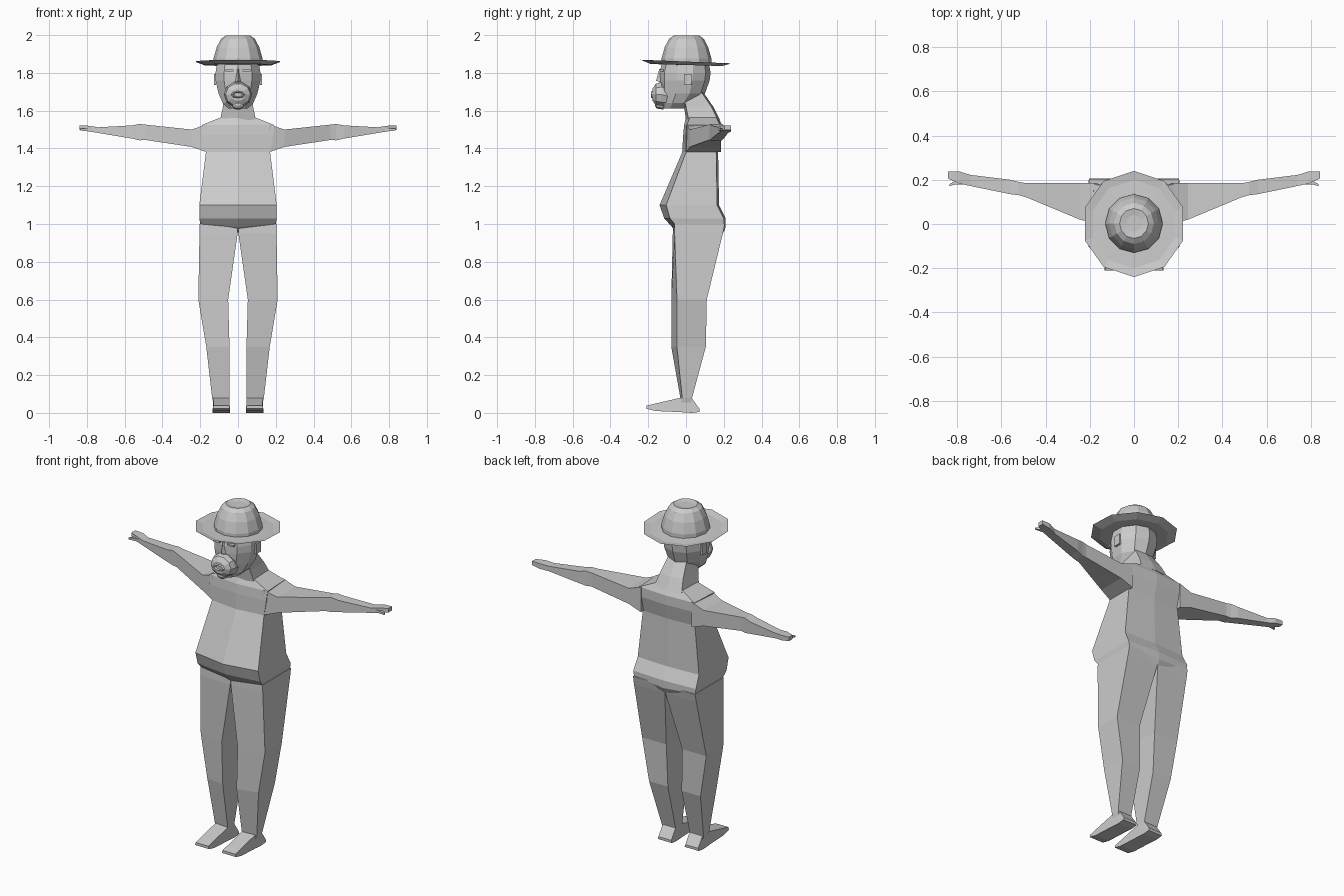
import bpy, bmesh, math
from mathutils import Vector

grey = bpy.data.materials.new("light_grey")
grey.diffuse_color = (0.6, 0.6, 0.6, 1)


def finish(name, bm):
    bmesh.ops.recalc_face_normals(bm, faces=bm.faces)
    me = bpy.data.meshes.new(name)
    bm.to_mesh(me)
    bm.free()
    me.materials.append(grey)
    ob = bpy.data.objects.new(name, me)
    bpy.context.collection.objects.link(ob)
    return ob


def loft(name, rings, side=1):
    """Skin a list of equal-length point rings; side=-1 mirrors in x."""
    bm = bmesh.new()
    loops = [[bm.verts.new((p[0] * side, p[1], p[2])) for p in r] for r in rings]
    n = len(loops[0])
    for a, b in zip(loops, loops[1:]):
        for i in range(n):
            j = (i + 1) % n
            bm.faces.new((a[i], a[j], b[j], b[i]))
    bm.faces.new(loops[0][::-1])
    bm.faces.new(loops[-1])
    return finish(name, bm)


def body_ring(z, w_front, w_back, front, corner, back, dz=0.0):
    """Six-sided section: front centre, front corners, back corners, back centre."""
    return [(0, front, z + dz), (w_front, corner, z), (w_back, back - 0.01, z),
            (0, back, z + dz), (-w_back, back - 0.01, z), (-w_front, corner, z)]


def ellipse(z, rx, front, back, n=10):
    cy, ry = (front + back) / 2, (back - front) / 2
    return [(rx * math.sin(2 * math.pi * i / n), cy - ry * math.cos(2 * math.pi * i / n), z)
            for i in range(n)]


# Torso with a round belly and sloping shoulders
loft("torso", [
    body_ring(0.99, 0.19, 0.19, -0.05, -0.04, 0.20, -0.035),
    body_ring(1.00, 0.20, 0.20, -0.075, -0.06, 0.21, -0.015),
    body_ring(1.03, 0.205, 0.205, -0.115, -0.085, 0.21),
    body_ring(1.10, 0.205, 0.20, -0.14, -0.105, 0.175),
    body_ring(1.38, 0.17, 0.17, -0.02, 0.0, 0.17),
    body_ring(1.47, 0.185, 0.185, -0.015, 0.0, 0.19),
    body_ring(1.525, 0.19, 0.18, -0.01, 0.005, 0.19),
    body_ring(1.565, 0.09, 0.09, 0.0, 0.02, 0.17),
])

# Neck leaning forward into the head
loft("neck", [
    body_ring(1.55, 0.095, 0.09, 0.0, 0.015, 0.18),
    body_ring(1.62, 0.08, 0.075, -0.01, 0.0, 0.145),
    body_ring(1.70, 0.075, 0.06, -0.03, -0.02, 0.09),
])

# Head
loft("head", [
    ellipse(1.612, 0.055, -0.13, 0.0),
    ellipse(1.64, 0.085, -0.135, 0.05),
    ellipse(1.69, 0.108, -0.135, 0.10),
    ellipse(1.76, 0.125, -0.14, 0.125),
    ellipse(1.80, 0.125, -0.14, 0.13),
    ellipse(1.86, 0.115, -0.125, 0.12),
])


# Round beard built forward from the chin
def beard_ring(y, rx, rz, cz):
    return [(rx * math.cos(math.tau * i / 10), y, cz + rz * math.sin(math.tau * i / 10))
            for i in range(10)]


loft("beard", [beard_ring(-0.09, 0.07, 0.06, 1.675), beard_ring(-0.13, 0.075, 0.068, 1.685),
               beard_ring(-0.16, 0.066, 0.06, 1.685), beard_ring(-0.177, 0.04, 0.034, 1.685)])
loft("chin_tuft", [beard_ring(-0.12, 0.03, 0.02, 1.625), beard_ring(-0.155, 0.03, 0.02, 1.63),
                   beard_ring(-0.165, 0.015, 0.01, 1.635)])

# Lips: a small flattened ring
bpy.ops.mesh.primitive_torus_add(major_segments=8, minor_segments=4, major_radius=0.027,
                                 minor_radius=0.009, location=(0, -0.176, 1.685),
                                 rotation=(math.pi / 2, 0, 0))
lips = bpy.context.object
lips.name = "lips"
lips.scale = (1.1, 0.55, 1)
lips.data.materials.append(grey)


def box(name, loc, size):
    bm = bmesh.new()
    bmesh.ops.create_cube(bm, size=1)
    for v in bm.verts:
        v.co = Vector((v.co.x * size[0], v.co.y * size[1], v.co.z * size[2])) + Vector(loc)
    return finish(name, bm)


# Hat: crown and a wavy, dished brim
loft("hat_crown", [ellipse(z, r, -r, r + 0.005, 12) for z, r in
                   ((1.85, 0.13), (1.875, 0.13), (1.935, 0.113), (1.98, 0.09),
                    (1.997, 0.065), (1.992, 0.035))])


def brim_ring(r, z):
    return [(x, y, z - 0.04 * y * r / 0.24) for x, y, z in ellipse(z, r * 0.975, -r, r, 10)]


loft("hat_brim", [brim_ring(0.12, 1.842), brim_ring(0.19, 1.842), brim_ring(0.24, 1.86),
                  brim_ring(0.20, 1.853), brim_ring(0.12, 1.855)])


def arm_ring(x, y0, y1, z0, z1):
    return [(x, y0, z0), (x, y1, z0), (x, y1, z1), (x, y0, z1)]


def leg_ring(z, inner, outer, front, back, skew=0.03):
    return [(inner, front, z), (outer, front + skew, z), (outer, back, z), (inner, back, z)]


for side, tag in ((1, "left"), (-1, "right")):
    # Outstretched arm, sleeve cuff and hand
    loft(tag + "_arm", [
        arm_ring(0.165, 0.0, 0.185, 1.38, 1.528),
        arm_ring(0.245, 0.02, 0.185, 1.408, 1.50),
        arm_ring(0.49, 0.122, 0.185, 1.445, 1.526),
        arm_ring(0.52, 0.13, 0.19, 1.443, 1.53),
        arm_ring(0.56, 0.135, 0.20, 1.452, 1.522),
        arm_ring(0.74, 0.172, 0.222, 1.482, 1.512),
        arm_ring(0.79, 0.183, 0.238, 1.49, 1.52),
        arm_ring(0.84, 0.205, 0.238, 1.498, 1.522),
    ], side)
    loft(tag + "_thumb", [arm_ring(0.77, 0.18, 0.20, 1.494, 1.508),
                          arm_ring(0.81, 0.178, 0.194, 1.492, 1.506),
                          arm_ring(0.835, 0.171, 0.18, 1.495, 1.505)], side)
    # Leg tapering to the ankle
    loft(tag + "_leg", [
        leg_ring(0.05, 0.048, 0.13, -0.03, 0.03, 0.005),
        leg_ring(0.08, 0.046, 0.137, -0.03, 0.032, 0.01),
        leg_ring(0.35, 0.045, 0.168, -0.078, 0.105),
        leg_ring(0.60, 0.052, 0.21, -0.078, 0.11),
        leg_ring(0.95, 0.002, 0.204, -0.07, 0.195, 0.01),
        leg_ring(1.00, 0.002, 0.203, -0.065, 0.205, 0.005),
    ], side)
    # Pointed shoe
    loft(tag + "_shoe", [[(0.042, y, z0), (0.134, y, z0), (0.13, y, z1), (0.046, y, z1)]
                         for y, z0, z1 in ((-0.21, 0.022, 0.038), (-0.16, 0.01, 0.05),
                                           (-0.03, 0.004, 0.08), (0.03, 0.0, 0.08),
                                           (0.072, 0.005, 0.02))], side)
    # Eye and ear
    box(tag + "_eye", (side * 0.045, -0.128, 1.812), (0.042, 0.02, 0.01))
    box(tag + "_ear", (side * 0.122, 0.01, 1.765), (0.012, 0.04, 0.06))

# Nose
loft("nose", [[(-0.018, -0.13, 1.752), (0.018, -0.13, 1.752), (0, -0.158, 1.757)],
              [(-0.008, -0.13, 1.82), (0.008, -0.13, 1.82), (0, -0.142, 1.82)]])
